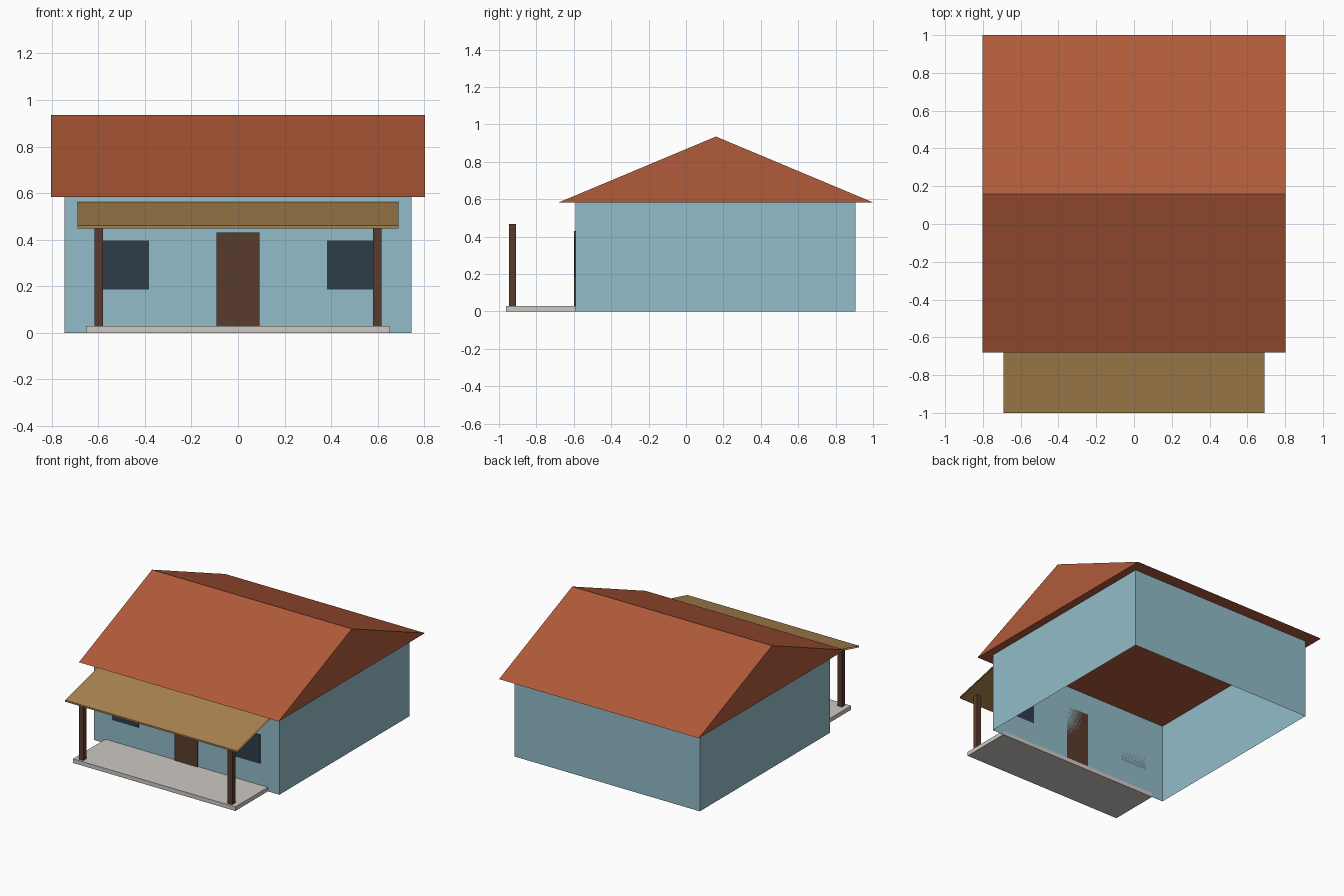
import bpy

cube = bpy.data.objects.get("Cube")
if cube:
    bpy.data.objects.remove(cube, do_unlink=True)


def material(name, *rgb):
    """Flat material from display (sRGB) values."""
    linear = [((c / 255 + 0.055) / 1.055) ** 2.4 for c in rgb]
    mat = bpy.data.materials.new(name)
    mat.use_nodes = True
    mat.diffuse_color = (*linear, 1)
    bsdf = mat.node_tree.nodes["Principled BSDF"]
    bsdf.inputs["Base Color"].default_value = (*linear, 1)
    bsdf.inputs["Roughness"].default_value = 0.9
    return mat


wall_blue = material("wall blue", 146, 188, 202)
roof_red = material("terracotta", 177, 91, 58)
porch_tan = material("porch tan", 170, 132, 80)
wood = material("dark wood", 90, 59, 45)
glass = material("dark glass", 47, 61, 73)
stone = material("pale stone", 205, 201, 196)


def add_mesh(name, verts, faces, mat):
    mesh = bpy.data.meshes.new(name)
    mesh.from_pydata(verts, [], faces)
    mesh.materials.append(mat)
    obj = bpy.data.objects.new(name, mesh)
    bpy.context.collection.objects.link(obj)
    return obj


def box(name, xs, ys, zs, mat, capped=True):
    """Box between limits; uncapped leaves top and bottom open."""
    corners = [(0, 0), (1, 0), (1, 1), (0, 1)]
    verts = [(xs[i], ys[j], z) for z in zs for i, j in corners]
    faces = [(i, (i + 1) % 4, (i + 1) % 4 + 4, i + 4) for i in range(4)]
    if capped:
        faces += [(3, 2, 1, 0), (4, 5, 6, 7)]
    return add_mesh(name, verts, faces, mat)


def extrude_x(name, profile, half, mat, ends=True, closed=True):
    """Sweep a counter-clockwise (y, z) profile across x."""
    n = len(profile)
    verts = [(x, y, z) for x in (-half, half) for y, z in profile]
    faces = [(i, (i + 1) % n, (i + 1) % n + n, i + n)
             for i in range(n if closed else n - 1)]
    faces = [f[::-1] for f in faces]
    if ends:
        faces += [tuple(reversed(range(n))), tuple(range(n, 2 * n))]
    return add_mesh(name, verts, faces, mat)


FRONT = -0.59

# House shell, open underneath, with a closed gable roof
box("walls", (-0.745, 0.745), (FRONT, 0.905), (0, 0.583), wall_blue, capped=False)
extrude_x("gable_roof", [(-0.68, 0.583), (1.0, 0.583), (0.16, 0.935)], 0.803, roof_red)

# Porch floor and its thin sloping roof with open ends
box("porch_floor", (-0.653, 0.653), (-0.963, FRONT), (0, 0.03), stone)
extrude_x("porch_roof",
          [(FRONT, 0.55), (-1.0, 0.449), (-1.0, 0.461), (FRONT, 0.562)][::-1],
          0.69, porch_tan, ends=False, closed=False)

# Door
box("door", (-0.093, 0.093), (FRONT - 0.009, FRONT), (0.03, 0.43), wood)

# Mirrored posts and windows
for side, label in ((-1, "right"), (1, "left")):
    def span(inner, outer):
        return sorted((side * inner, side * outer))
    box(label + "_post", span(0.58, 0.617), (-0.947, -0.91), (0.03, 0.468), wood)
    box(label + "_window", span(0.383, 0.595), (FRONT - 0.006, FRONT), (0.187, 0.396), glass)
